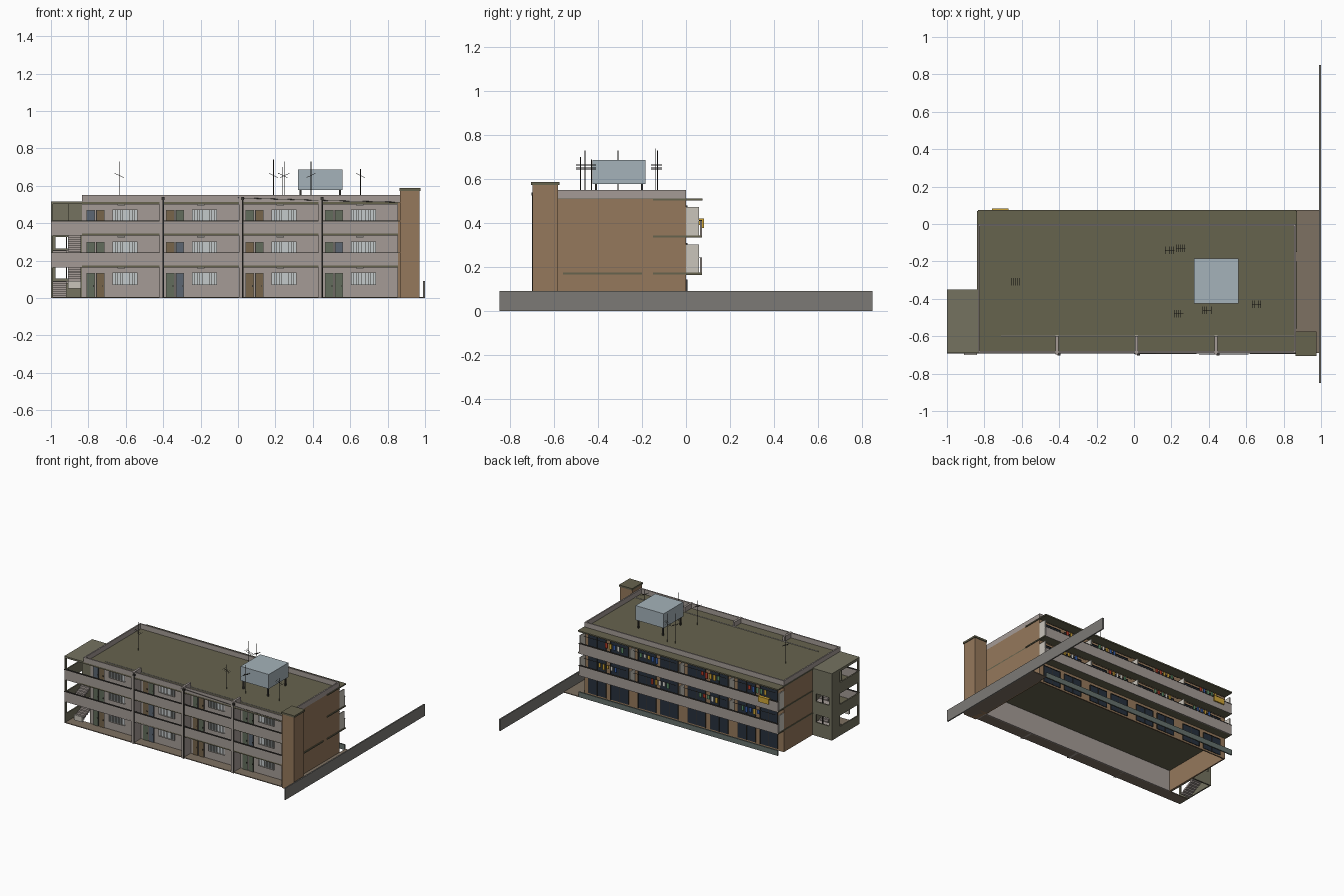
import bpy, bmesh, random
from mathutils import Vector, Matrix

if "Cube" in bpy.data.objects:
    bpy.data.objects.remove(bpy.data.objects["Cube"])

random.seed(4)


def mat(name, hexa):
    m = bpy.data.materials.new(name)
    c = [((int(hexa[i:i + 2], 16) / 255) ** 2.2) for i in (0, 2, 4)]
    m.diffuse_color = (*c, 1)
    m.use_nodes = True
    m.node_tree.nodes["Principled BSDF"].inputs["Base Color"].default_value = m.diffuse_color
    return m


CONC = mat("concrete", "a39a95")
TAN = mat("tan_wall", "94785c")
ROOF = mat("roof_olive", "66634f")
OLIVE = mat("tower_olive", "747260")
GLASS = mat("dark_glass", "2b3440")
PALE = mat("pale_window", "c2c8ca")
WHITE = mat("partition_white", "c8c3ba")
TANK = mat("tank_blue", "a3b1b8")
DARK = mat("dark_metal", "3a3834")
WALL = mat("boundary_grey", "7b7975")
GREEN = mat("terrace_green", "66716c")
GROUND = mat("paving", "7d7062")
DOORS = [mat("door_green", "626c5c"), mat("door_brown", "76654c"), mat("door_blue", "5c6672")]
CLOTH = [mat("cloth_" + n, h) for n, h in
         (("red", "b8402e"), ("yellow", "cfa53a"), ("blue", "3a5fa8"), ("white", "d8d8d0"), ("green", "5f8f6a"))]


def finish(name, bm, m):
    me = bpy.data.meshes.new(name)
    bm.to_mesh(me)
    bm.free()
    me.materials.append(m)
    ob = bpy.data.objects.new(name, me)
    bpy.context.collection.objects.link(ob)
    return ob


def boxes(name, items, m):
    """One object made of boxes given as (x0, x1, y0, y1, z0, z1)."""
    bm = bmesh.new()
    for x0, x1, y0, y1, z0, z1 in items:
        mx = Matrix.Translation(((x0 + x1) / 2, (y0 + y1) / 2, (z0 + z1) / 2))
        bmesh.ops.create_cube(bm, size=1, matrix=mx @ Matrix.Diagonal((x1 - x0, y1 - y0, z1 - z0, 1)))
    return finish(name, bm, m)


def rods(name, items, r, m, sides=6):
    """One object made of thin rods between pairs of points."""
    bm = bmesh.new()
    for a, b in items:
        a, b = Vector(a), Vector(b)
        d = b - a
        mx = Matrix.Translation((a + b) / 2) @ d.to_track_quat('Z', 'Y').to_matrix().to_4x4()
        bmesh.ops.create_cone(bm, cap_ends=True, segments=sides, radius1=r, radius2=r, depth=d.length, matrix=mx)
    return finish(name, bm, m)


L, R, BAY = -0.835, 0.865, 0.425
FLOORS = (0.005, 0.172, 0.342)
bays = [L + BAY * i for i in range(4)]

# Ground, boundary wall and terrace wall
boxes("paving", [(-1, R, -0.69, -0.6, 0, 0.006), (R, 0.99, -0.69, 0.075, 0, 0.006)], GROUND)
boxes("boundary_wall", [(0.99, 1.0, -0.85, 0.85, 0, 0.09)], WALL)
boxes("terrace_wall", [(L, R, 0.065, 0.075, 0, 0.04)], GREEN)

# Main walls: open underneath
boxes("front_wall", [(L, R, -0.605, -0.595, 0, 0.51)], CONC)
boxes("back_wall", [(L, R, -0.01, 0, 0, 0.51)], TAN)
boxes("gable_walls", [(R - 0.01, R, -0.69, 0, 0, 0.51), (L, L + 0.01, -0.6, 0, 0, 0.51)], TAN)
boxes("gable_ledges", [(R, R + 0.006, -0.56, -0.2, 0.165, 0.175)]
      + [(R, R + 0.006, -0.15, 0.07, z, z + 0.009) for z in (0.165, 0.335, 0.503)]
      + [(L - 0.004, L, -0.35, 0.07, z, z + 0.009) for z in (0.165, 0.335, 0.503)], ROOF)

# Floor slabs with gallery and balcony overhangs
boxes("floor_slabs", [(L, R, -0.69, 0.07, z, z + 0.01) for z in (0.164, 0.334)], ROOF)
boxes("roof_slab", [(L, R, -0.69, 0.075, 0.502, 0.512)], ROOF)

# Roof rim
boxes("roof_parapet", [(L, R, -0.69, -0.68, 0.5, 0.55), (L, R, -0.01, 0, 0.51, 0.55),
                       (L, L + 0.01, -0.68, -0.01, 0.51, 0.55), (R - 0.01, R, -0.68, -0.01, 0.51, 0.55)], CONC)

# Gallery and balcony parapets
boxes("gallery_parapets", [(-1, R, -0.69, -0.68, z, z + 0.076) for z in (0.164, 0.334)], CONC)
boxes("balcony_parapets", [(L, R, 0.063, 0.072, z, z + 0.076) for z in (0.164, 0.334)], CONC)
boxes("parapet_copings", [(x, R, y - 0.007, y + 0.007, z, z + 0.004)
                          for z in (0.24, 0.41) for x, y in ((-1, -0.685), (L, 0.067))], DARK)

# Front fins and downpipes
fins = [L + BAY * i + 0.002 for i in (1, 2, 3)]
boxes("front_fins", [(x - 0.012, x + 0.004, -0.697, -0.6, 0, 0.55) for x in fins]
      + [(R - 0.012, R, -0.69, -0.6, 0, 0.51)], CONC)
rods("downpipes", [((x + 0.008, -0.697, 0), (x + 0.008, -0.697, 0.53)) for x in fins], 0.004, DARK)
boxes("rainwater_heads", [(x, x + 0.016, -0.704, -0.69, 0.525, 0.54) for x in fins], DARK)

# Front doors, windows and gallery lamps
door_sets = [[], [], []]
frames, panes, bars, knobs, lamps = [], [], [], [], []
for f in FLOORS:
    for i, b in enumerate(bays):
        for x, w in ((b + 0.028, 0.04), (b + 0.08, 0.038)):
            door_sets[random.randrange(3)].append((x, x + w, -0.611, -0.604, f, f + 0.125))
            frames.append((x - 0.003, x + w + 0.003, -0.608, -0.604, f, f + 0.128))
            knobs.append((x + w - 0.008, x + w - 0.004, -0.614, -0.61, f + 0.055, f + 0.065))
        x0, x1 = b + 0.165, b + 0.295
        panes.append((x0, x1, -0.609, -0.604, f + 0.067, f + 0.128))
        bars += [(x0 + 0.13 * k / 10, x0 + 0.13 * k / 10 + 0.002, -0.618, -0.615, f + 0.065, f + 0.13)
                 for k in range(11)]
        bars += [(x0, x1 + 0.002, -0.618, -0.605, z, z + 0.002) for z in (f + 0.065, f + 0.128)]
        lamps.append((b + 0.19, b + 0.23, -0.655, -0.64, f + 0.152, f + 0.16))
for m, d in zip(DOORS, door_sets):
    boxes("front_" + m.name, d, m)
boxes("door_frames", frames, DARK)
boxes("door_handles", knobs, DARK)
boxes("front_windows", panes, PALE)
boxes("window_bars", bars, WHITE)
boxes("gallery_lamps", lamps, WHITE)

# Back glazing, balcony partitions and laundry
glaze, mull, parts, poles = [], [], [], []
cloth = [[] for _ in CLOTH]
for n, f in enumerate(FLOORS):
    for i, b in enumerate(bays):
        for x0, x1 in ((b + 0.05, b + 0.2), (b + 0.24, b + 0.39)):
            glaze.append((x0, x1, -0.002, 0.004, f + 0.008, f + 0.135))
            xm = (x0 + x1) / 2
            mull += [(x - 0.002, x + 0.002, 0, 0.007, f + 0.008, f + 0.135) for x in (x0, xm, x1)]
            mull.append((x0, x1, 0, 0.007, f + 0.133, f + 0.137))
        if n:
            poles.append(((b + 0.04, 0.045, f + 0.122), (b + 0.4, 0.045, f + 0.122)))
            start = b + random.uniform(0.05, 0.2)
            for k in range(5):
                x = start + k * 0.034
                random.choice(cloth).append((x, x + 0.02, 0.043, 0.047, f + random.uniform(0.075, 0.095), f + 0.122))
            if i:
                parts.append((b - 0.004, b + 0.004, 0, 0.06, f, f + 0.13))
    if n:
        parts.append((R - 0.008, R, 0, 0.06, f, f + 0.13))
        parts.append((L, L + 0.008, 0, 0.06, f, f + 0.13))
boxes("back_glazing", glaze, GLASS)
boxes("back_mullions", mull, DARK)
boxes("balcony_partitions", parts, WHITE)
rods("laundry_poles", poles, 0.002, DARK)
for m, c in zip(CLOTH, cloth):
    if c:
        boxes("laundry_" + m.name, c, m)
boxes("hung_futon", [(-0.76, -0.67, 0.072, 0.082, 0.378, 0.418), (-0.76, -0.67, 0.058, 0.082, 0.414, 0.42),
                     (-0.76, -0.67, 0.056, 0.063, 0.39, 0.418)], CLOTH[1])

# Stair tower shell with openings
back, side = (-0.36, -0.35), (-1, -0.99)
boxes("stair_tower_walls",
      [(-1, -0.975, *back, 0, 0.51), (-0.865, L, *back, 0, 0.51)]
      + [(-0.975, -0.865, *back, a, b) for a, b in ((0, 0.105), (0.165, 0.265), (0.325, 0.51))]
      + [(*side, -0.45, -0.36, 0, 0.51), (*side, -0.69, -0.67, 0, 0.51)]
      + [(*side, -0.67, -0.45, a, b) for a, b in ((0, 0.07), (0.155, 0.24), (0.325, 0.41), (0.495, 0.51))]
      + [(L - 0.008, L, -0.6, -0.36, 0, 0.51)], OLIVE)
boxes("stair_window_bars", [(-0.92, -0.915, *back, a, b) for a, b in ((0.105, 0.165), (0.265, 0.325))], DARK)
boxes("stair_tower_roof", [(-1, L, -0.69, -0.35, 0.502, 0.515)], OLIVE)
boxes("stair_top_screen", [(-0.91, L, -0.6, -0.595, 0.342, 0.502)], OLIVE)
boxes("stair_gallery_slabs", [(-1, L, -0.69, -0.58, z, z + 0.01) for z in (0.164, 0.334)], ROOF)
boxes("mailboxes", [(-0.91, -0.84, -0.7, -0.685, 0.05, 0.09)], WHITE)

# Stair flights and landings
steps = []
for f in FLOORS[:2]:
    for k in range(8):
        y, z, d = -0.58 + k * 0.02, f + (k + 1) * 0.0103, 0.02
        steps.append((-0.99, -0.918, y, y + d, z - 0.016, z))
        steps.append((-0.91, -0.843, y, y + d, f + 0.164 - k * 0.0103 - 0.016, f + 0.164 - k * 0.0103))
    steps.append((-0.99, -0.843, -0.42, -0.36, f + 0.072, f + 0.085))
boxes("stair_flights", steps, CONC)

# Corner shaft with cap
boxes("corner_shaft", [(R, 0.97, -0.7, -0.582, 0, 0.575)], TAN)
boxes("corner_shaft_cap", [(R - 0.002, 0.976, -0.706, -0.576, 0.573, 0.587)], ROOF)

# Water tank on legs
boxes("water_tank", [(0.32, 0.56, -0.425, -0.185, 0.577, 0.688)], TANK)
boxes("tank_legs", [(x - 0.005, x + 0.005, y - 0.005, y + 0.005, 0.51, 0.578)
                    for x in (0.335, 0.545) for y in (-0.41, -0.2)], DARK)

# Roof aerials: mast, boom and cross elements
masts, booms = [], []
for x, y, top, s in ((-0.635, -0.31, 0.73, 1), (0.19, -0.14, 0.74, 1), (0.25, -0.13, 0.73, -1),
                     (0.24, -0.48, 0.7, 1), (0.39, -0.46, 0.73, -1), (0.655, -0.43, 0.69, 1)):
    masts.append(((x, y, 0.51), (x, y, top)))
    z = 0.655
    booms.append(((x - 0.025, y, z + 0.012 * s), (x + 0.025, y, z - 0.012 * s)))
    for k in range(-2, 3):
        cx, cz = x + k * 0.011, z - k * 0.005 * s
        booms.append(((cx, y - 0.02, cz), (cx, y + 0.02, cz)))
rods("aerial_masts", masts, 0.002, DARK)
rods("aerial_elements", booms, 0.0012, DARK, 4)

# Cables on the roof and along the front
rods("roof_cable", [((-0.71, -0.6, 0.515), (R - 0.01, -0.6, 0.515))], 0.003, WHITE)
rods("front_cable", [((0, -0.693, 0.535), (0.5, -0.696, 0.52)), ((0.5, -0.696, 0.52), (R, -0.693, 0.512))], 0.0015, DARK)
